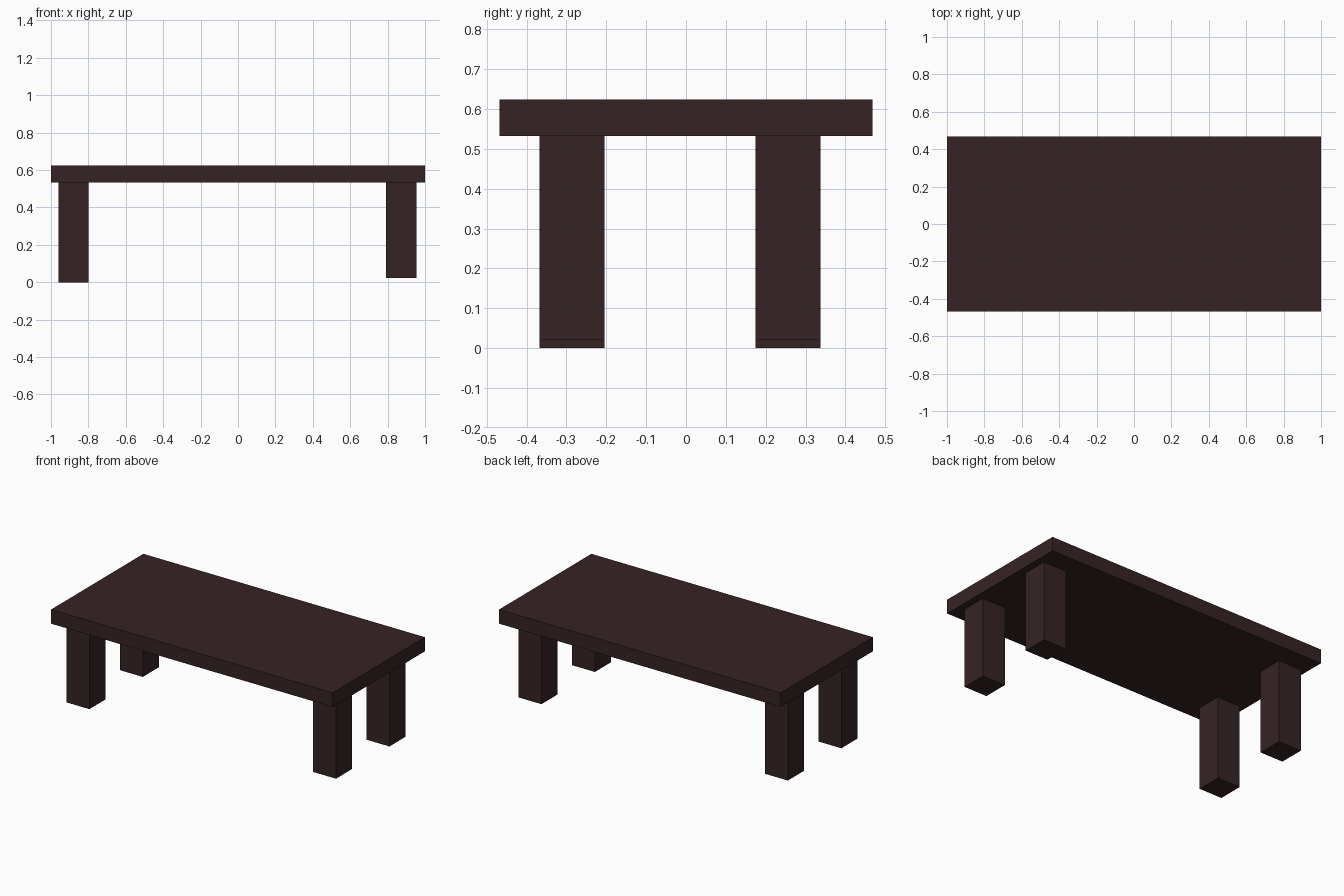
import bpy

if "Cube" in bpy.data.objects:
    bpy.data.objects.remove(bpy.data.objects["Cube"])

# Single dark wood colour
wood = bpy.data.materials.new("dark_brown_wood")
wood.diffuse_color = (0.036, 0.0175, 0.018, 1)
wood.use_nodes = True
wood.node_tree.nodes["Principled BSDF"].inputs["Base Color"].default_value = wood.diffuse_color


def box(name, x, y, z):
    """Add a box spanning the given (min, max) ranges."""
    spans = (x, y, z)
    bpy.ops.mesh.primitive_cube_add(size=1, location=[(a + b) / 2 for a, b in spans])
    ob = bpy.context.object
    ob.name = name
    ob.scale = [b - a for a, b in spans]
    bpy.ops.object.transform_apply(location=False, rotation=False, scale=True)
    ob.data.materials.append(wood)
    return ob


UNDERSIDE = 0.533

# Table top slab
box("table_top", (-1, 1), (-0.468, 0.468), (UNDERSIDE, 0.624))

# Four square legs; the right pair is slightly shorter
for side, x, foot in (("left", (-0.96, -0.798), 0), ("right", (0.791, 0.954), 0.022)):
    for end, y in (("front", (-0.368, -0.205)), ("back", (0.174, 0.337))):
        box(f"{end}_{side}_leg", x, y, (foot, UNDERSIDE))
